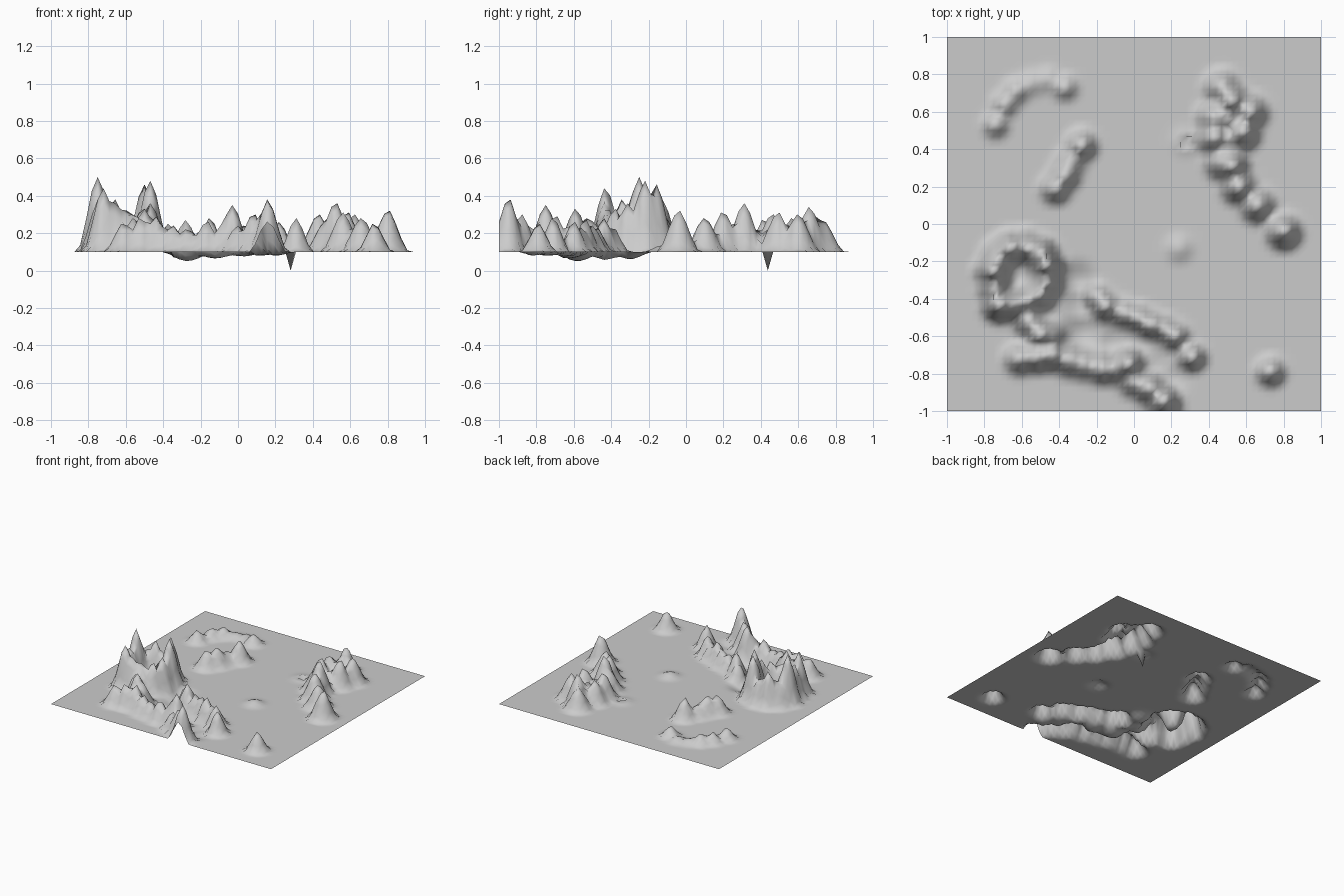
import bpy, bmesh, math

BASE = 0.10      # level of the flat land
CELLS = 64

# Peaks of each range as (x, y, top height)
ring = [(-.75, -.25, .50), (-.74, -.34, .38), (-.72, -.43, .44), (-.72, -.17, .30),
        (-.66, -.13, .38), (-.58, -.12, .30), (-.50, -.16, .46), (-.47, -.22, .48),
        (-.47, -.31, .36), (-.51, -.38, .33), (-.58, -.42, .32), (-.65, -.43, .36)]
front_range = [(-.56, -.52, .28), (-.50, -.59, .33), (-.45, -.60, .26), (-.61, -.72, .25),
               (-.52, -.71, .28), (-.44, -.70, .29), (-.35, -.73, .24), (-.27, -.75, .22),
               (-.17, -.77, .26), (-.08, -.78, .24), (-.03, -.75, .35), (0, -.84, .24),
               (.08, -.88, .30), (.16, -.95, .38)]
middle_range = [(-.20, -.39, .22), (-.15, -.44, .28), (-.05, -.48, .23), (.02, -.50, .24),
                (.09, -.54, .27), (.16, -.56, .23), (.22, -.60, .26), (.31, -.71, .28)]
right_range = [(.47, .73, .27), (.52, .66, .34), (.43, .57, .28), (.50, .57, .25),
               (.62, .60, .30), (.58, .49, .31), (.43, .46, .30), (.50, .44, .22),
               (.52, .31, .36), (.47, .33, .27), (.56, .20, .31), (.66, .10, .28),
               (.80, -.04, .32)]
back_range = [(-.42, .19, .24), (-.37, .26, .25), (-.34, .33, .20), (-.28, .42, .27)]
low_ridge = [(-.74, .53, .19), (-.69, .64, .18), (-.63, .71, .18), (-.55, .75, .14),
             (-.46, .77, .14), (-.37, .73, .18)]
lone_hills = [(.73, -.79, .25), (.24, -.13, .135), (.27, .44, .12)]
groups = [(ring, .115), (front_range, .11), (middle_range, .095), (right_range, .12),
          (back_range, .105), (low_ridge, .09), (lone_hills, .10)]

# Shallow valley between the ranges: (x, y, depth, radius)
valley = [(-.30, -.30, .04, .13), (-.27, -.42, .045, .15), (-.27, -.58, .05, .16),
          (-.12, -.63, .035, .16), (.02, -.65, .025, .16), (.12, -.74, .02, .16),
          (.20, -.82, .02, .12)]


def falloff(d, radius):
    t = max(0.0, 1 - d / radius)
    return t * t * (3 - 2 * t)


def height(x, y):
    up = 0.0
    for peaks, radius in groups:
        for px, py, top in peaks:
            up = max(up, (top - BASE) * falloff(math.hypot(x - px, y - py), radius))
    down = max(d * falloff(math.hypot(x - px, y - py), r) for px, py, d, r in valley)
    return BASE + up - (down if up < .02 else down * max(0, 1 - (up - .02) / .06))


# Terrain sheet
bm = bmesh.new()
bmesh.ops.create_grid(bm, x_segments=CELLS, y_segments=CELLS, size=1)

# Put the nearest grid point exactly on every summit so that tops stay sharp
step = 2 / CELLS
summits = {}
for peaks, _ in groups:
    for px, py, top in peaks:
        key = (round(px / step), round(py / step))
        summits[key] = max(top, summits.get(key, 0))

for v in bm.verts:
    v.co.z = height(v.co.x, v.co.y)
    key = (round(v.co.x / step), round(v.co.y / step))
    if key in summits:
        v.co.z = max(v.co.z, summits[key])
    if key == (9, 14):          # single sharp pit
        v.co.z = 0.0

for f in bm.faces:
    f.smooth = True
mesh = bpy.data.meshes.new("terrain")
bm.to_mesh(mesh)
bm.free()
terrain = bpy.data.objects.new("terrain", mesh)
bpy.context.collection.objects.link(terrain)
